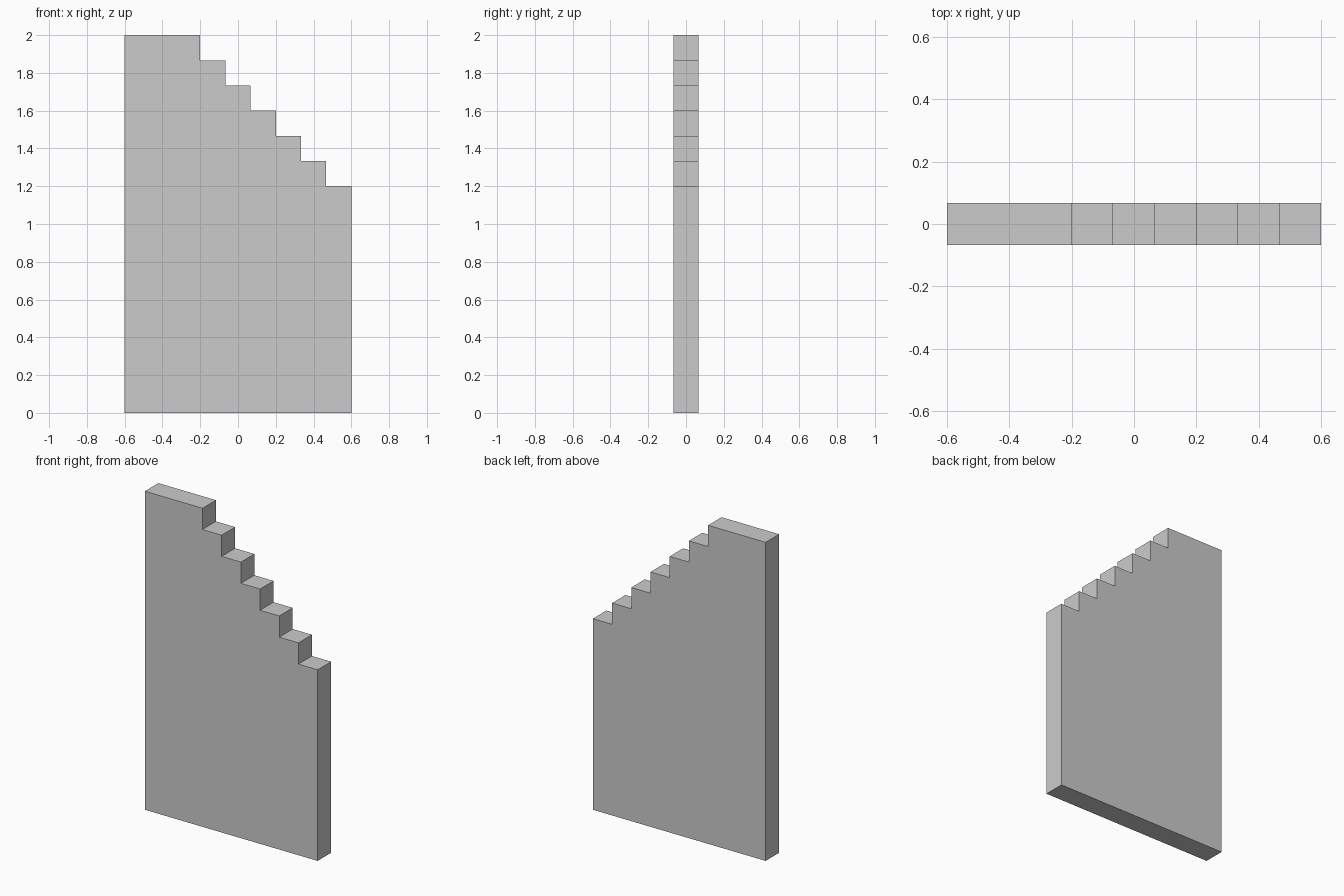
import bpy
import bmesh

if "Cube" in bpy.data.objects:
    bpy.data.objects.remove(bpy.data.objects["Cube"])

STEP = 2 / 15        # tread width, riser height and wall thickness
LEFT, HEIGHT = -0.6, 2.0
STEPS = 6

# Stepped outline in the xz plane
x, z = LEFT + 3 * STEP, HEIGHT
profile = [(LEFT, z), (x, z)]
for _ in range(STEPS):
    z -= STEP
    profile.append((x, z))
    x += STEP
    profile.append((x, z))
profile += [(x, 0), (LEFT, 0)]

# Extrude the outline through the wall thickness
bm = bmesh.new()
face = bm.faces.new([bm.verts.new((px, -STEP / 2, pz)) for px, pz in profile])
result = bmesh.ops.extrude_face_region(bm, geom=[face], use_keep_orig=True)
new_verts = [v for v in result["geom"] if isinstance(v, bmesh.types.BMVert)]
bmesh.ops.translate(bm, vec=(0, STEP, 0), verts=new_verts)
bmesh.ops.recalc_face_normals(bm, faces=bm.faces)

mesh = bpy.data.meshes.new("stepped_wall")
bm.to_mesh(mesh)
bm.free()
wall = bpy.data.objects.new("stepped_wall", mesh)
bpy.context.collection.objects.link(wall)
